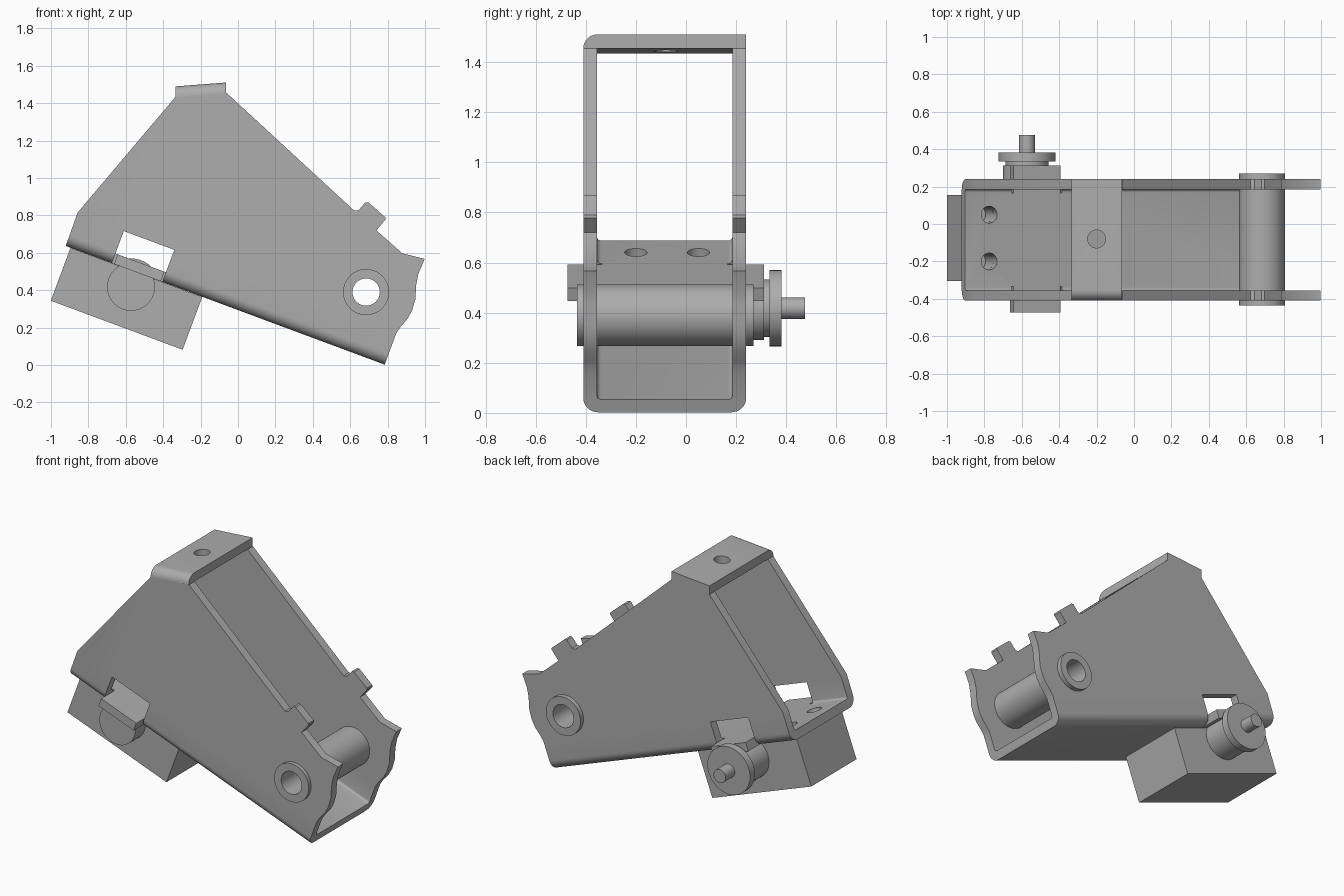
import bpy, bmesh
from math import sin, cos, pi, radians

if "Cube" in bpy.data.objects:
    bpy.data.objects.remove(bpy.data.objects["Cube"])

steel = bpy.data.materials.new("grey steel")
steel.use_nodes = True
GREY = (0.42, 0.42, 0.42, 1)
steel.diffuse_color = GREY
steel.node_tree.nodes["Principled BSDF"].inputs["Base Color"].default_value = GREY

TILT = radians(20.4)
START_X, START_Z = -0.92, 0.636
FRONT, BACK, GAUGE = -0.41, 0.24, 0.055


# Frames: each maps profile coordinates p, q and the extrusion t to space
def side(p, q, t):
    return (p, t, q)


def tilted(u, y, w):
    return (START_X + u * cos(TILT) + w * sin(TILT), y,
            START_Z - u * sin(TILT) + w * cos(TILT))


def along(p, q, t):
    return tilted(t, p, q)


def tilted_side(p, q, t):
    return tilted(p, t, q)


def upright(p, q, t):
    return tilted(p, q, t)


def strap_frame(p, q, t):
    return (t, p, 1.5 + 0.077 * (t + 0.2) + q)


def prism(name, pts, t0, t1, frame):
    bm = bmesh.new()
    ends = [[bm.verts.new(frame(p, q, t)) for p, q in pts] for t in (t0, t1)]
    n = len(pts)
    for e in ends:
        bm.faces.new(e)
    for i in range(n):
        j = (i + 1) % n
        bm.faces.new((ends[0][i], ends[0][j], ends[1][j], ends[1][i]))
    bmesh.ops.recalc_face_normals(bm, faces=bm.faces)
    mesh = bpy.data.meshes.new(name)
    bm.to_mesh(mesh)
    bm.free()
    mesh.materials.append(steel)
    ob = bpy.data.objects.new(name, mesh)
    bpy.context.scene.collection.objects.link(ob)
    return ob


def arc(cx, cy, r, a0, a1, n=8):
    return [(cx + r * cos(radians(a0 + (a1 - a0) * i / n)),
             cy + r * sin(radians(a0 + (a1 - a0) * i / n))) for i in range(n + 1)]


def circle(cx, cy, r, n=48):
    return arc(cx, cy, r, 0, 360, n)[:-1]


def rect(x0, y0, x1, y1):
    return [(x0, y0), (x1, y0), (x1, y1), (x0, y1)]


def combine(ob, tool, operation="DIFFERENCE"):
    mod = ob.modifiers.new("cut", "BOOLEAN")
    mod.operation, mod.solver, mod.object = operation, "EXACT", tool
    dg = bpy.context.evaluated_depsgraph_get()
    result = bpy.data.meshes.new_from_object(ob.evaluated_get(dg))
    ob.modifiers.clear()
    ob.data = result
    bpy.data.objects.remove(tool)


def smooth(ob, angle=35):
    bpy.ops.object.select_all(action="DESELECT")
    ob.select_set(True)
    bpy.context.view_layer.objects.active = ob
    bpy.ops.object.shade_smooth_by_angle(angle=radians(angle))


# Bent channel, trimmed to the outline of the side plates
R, r = 0.06, 0.015
section = ([(FRONT, 1.4)] + arc(FRONT + R, R, R, 180, 270)
           + arc(BACK - R, R, R, 270, 360) + [(BACK, 1.4), (BACK - GAUGE, 1.4)]
           + arc(BACK - GAUGE - r, GAUGE + r, r, 0, -90, 4)
           + arc(FRONT + GAUGE + r, GAUGE + r, r, 270, 180, 4)
           + [(FRONT + GAUGE, 1.4)])
body = prism("bracket_body", section, -0.2, 2.1, along)
outline = [(-0.955, 0.542), (-0.857, 0.816), (-0.334, 1.434), (-0.061, 1.455),
           (0.622, 0.825), (0.644, 0.827), (0.681, 0.87), (0.697, 0.87),
           (0.788, 0.79), (0.788, 0.777), (0.74, 0.72), (0.879, 0.597),
           (0.998, 0.567), (0.965, 0.49), (0.953, 0.43), (0.948, 0.35),
           (0.93, 0.29), (0.905, 0.245), (0.87, 0.205), (0.847, 0.172), (0.75, -0.09)]
combine(body, prism("outline_tool", outline, -0.6, 0.6, side), "INTERSECT")

# Side windows with relief slots, and the tube hole
for y0, y1 in ((-0.6, -0.335), (0.165, 0.4)):
    combine(body, prism("window_tool", rect(0.262, -0.1, 0.55, 0.183), y0, y1, tilted_side))
combine(body, prism("tube_tool", circle(0.685, 0.39, 0.11), -0.6, 0.6, side))

# Flat tabs reaching out through the windows
for name, y0, y1 in (("front_tab", -0.473, -0.335), ("back_tab", 0.165, 0.312)):
    prism(name, rect(0.275, 0, 0.541, GAUGE), y0, y1, tilted_side)

# Block under the floor, with screw holes through the floor into it
block = prism("lower_block", rect(0.026, -0.302, 0.778, -0.001), -0.305, 0.155, tilted_side)
for y in (0.05, -0.2):
    for ob in (body, block):
        combine(ob, prism("screw_tool", circle(0.135, y, 0.045, 32), -0.12, 0.1, upright))
smooth(block)
smooth(body)

# Top strap, bent at the front edge
strap = prism("top_strap", [(BACK, 0), (BACK, -0.056), (FRONT, -0.056)]
              + arc(FRONT + 0.056, -0.056, 0.056, 180, 90)[1:], -0.335, -0.064, strap_frame)
combine(strap, prism("strap_tool", circle(-0.2, -0.08, 0.048, 32), -0.2, 0.2,
                     lambda p, q, t: (p, q, 1.48 + t)))
smooth(strap)

# Cross tube
tube = prism("cross_tube", circle(0.685, 0.39, 0.123), -0.435, 0.27, side)
combine(tube, prism("bore_tool", circle(0.685, 0.39, 0.073), -0.6, 0.6, side))
smooth(tube)

# Pivot barrel, neck, flange and pin
for name, radius, y0, y1 in (("pivot_barrel", 0.128, -0.41, 0.312),
                             ("pivot_neck", 0.115, 0.312, 0.333),
                             ("pivot_flange", 0.152, 0.333, 0.382),
                             ("pivot_pin", 0.043, 0.382, 0.475)):
    smooth(prism(name, circle(-0.572, 0.418, radius), y0, y1, side))
